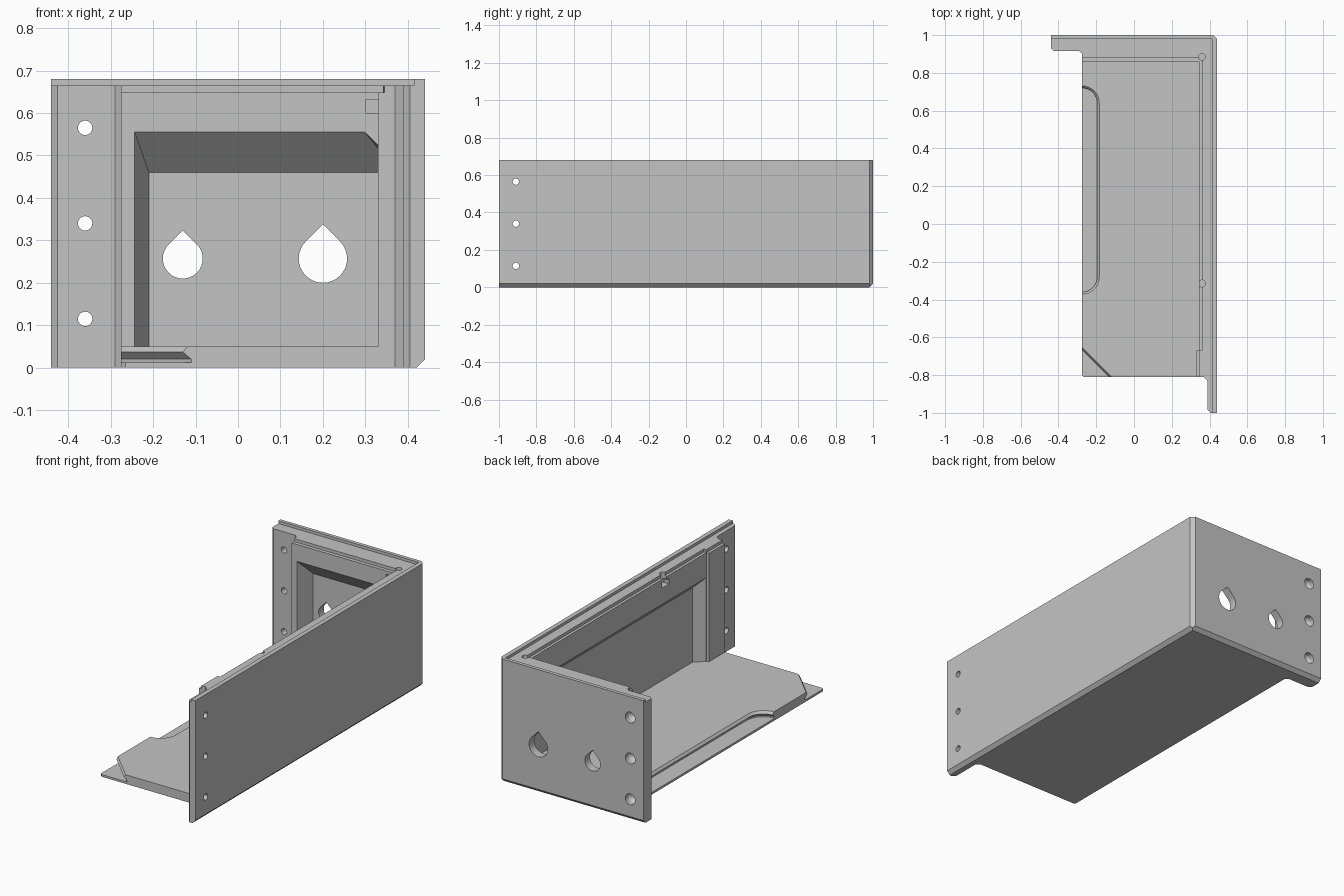
import bpy, bmesh, math

cube = bpy.data.objects.get("Cube")
if cube:
    bpy.data.objects.remove(cube, do_unlink=True)

grey = bpy.data.materials.new("plain_grey")
grey.use_nodes = True
grey.diffuse_color = (0.55, 0.55, 0.55, 1)
grey.node_tree.nodes["Principled BSDF"].inputs["Base Color"].default_value = grey.diffuse_color


def loft(name, loops):
    """Closed solid through matching loops of 3D points."""
    bm = bmesh.new()
    rings = [[bm.verts.new(p) for p in loop] for loop in loops]
    n = len(rings[0])
    bm.faces.new(rings[0][::-1])
    bm.faces.new(rings[-1])
    for a, b in zip(rings, rings[1:]):
        for i in range(n):
            j = (i + 1) % n
            bm.faces.new((a[i], a[j], b[j], b[i]))
    bmesh.ops.recalc_face_normals(bm, faces=bm.faces)
    mesh = bpy.data.meshes.new(name)
    bm.to_mesh(mesh)
    bm.free()
    obj = bpy.data.objects.new(name, mesh)
    bpy.context.collection.objects.link(obj)
    mesh.materials.append(grey)
    return obj


def place(pts, axis, t):
    """Put a 2D outline on the plane where the given axis equals t."""
    if axis == "x":
        return [(t, a, b) for a, b in pts]
    if axis == "y":
        return [(a, t, b) for a, b in pts]
    return [(a, b, t) for a, b in pts]


def prism(name, pts, axis, lo, hi):
    return loft(name, [place(pts, axis, lo), place(pts, axis, hi)])


def rect(a0, b0, a1, b1):
    return [(a0, b0), (a1, b0), (a1, b1), (a0, b1)]


def circle(a, b, r, n=24):
    return [(a + r * math.cos(math.tau * i / n), b + r * math.sin(math.tau * i / n)) for i in range(n)]


def teardrop(a, b, r, n=24):
    arc = [math.radians(135 + 270 * i / n) for i in range(n + 1)]
    return [(a + r * math.cos(t), b + r * math.sin(t)) for t in arc] + [(a, b + r * math.sqrt(2))]


# Main body: plan outline with both screw flanges
outline = [(-.44, .93), (-.425, .915), (-.29, .915), (-.275, .9), (-.275, -.8), (-.265, -.81),
           (.37, -.81), (.39, -.83), (.39, -.985), (.405, -1), (.44, -1), (.44, .98), (.42, 1), (-.44, 1)]
body = prism("corner_housing", outline, "z", 0, .68)


def cut(cutter):
    mod = body.modifiers.new("cut", "BOOLEAN")
    mod.operation = "DIFFERENCE"
    mod.solver = "EXACT"
    mod.object = cutter
    bpy.context.view_layer.objects.active = body
    bpy.ops.object.modifier_apply(modifier=mod.name)
    bpy.data.objects.remove(cutter, do_unlink=True)


def inner(wall_x, wall_y, step):
    """Open interior outline with a thicker front column."""
    return [(-.6, -.9), (wall_x - step, -.9), (wall_x - step, -.67), (wall_x, -.67), (wall_x, wall_y), (-.6, wall_y)]


# Interior space, then the stepped rim
cut(prism("interior", inner(.345, .86, .015), "z", .05, .8))
cut(prism("rim_step", rect(-.6, -1.1, .415, .98), "z", .665, .8))
cut(prism("inner_rim_step", inner(.36, .88, .015), "z", .648, .8))

# Tapered wall pockets
cut(loft("back_pocket", [
    place([(-.245, .05), (.395, .05), (.395, .46), (.295, .56), (-.245, .56)], "y", .855),
    place([(-.21, .05), (.395, .05), (.395, .44), (.375, .46), (-.21, .46)], "y", .955)]))
cut(loft("side_pocket", [
    place(rect(-.67, .05, .93, .515), "x", .34),
    place(rect(-.62, .05, .93, .46), "x", .395)]))

# Undercut layers shared by the floor recesses: height and edge shift
layers = [(.012, .0), (.02, .0), (.037, -.02), (.06, .0)]

# Diagonal recess at the free floor corner
cut(loft("corner_recess", [
    place([(-.4, -.95), (-.05 + .08 + s, -.95), (-.4, -.52 + s)], "z", z) for z, s in layers]))


def notch(s):
    r, x, lo, hi = .1 + s, -.275, -.38, .74
    arc = [math.pi / 2 * i / 8 for i in range(9)]
    low = [(x + r * math.sin(t), lo - s + r * (1 - math.cos(t))) for t in arc]
    high = [(x + r * math.cos(t), hi + s - r * (1 - math.sin(t))) for t in arc]
    return [(-.4, lo - s)] + low + high + [(-.4, hi + s)]


# Rounded recess along the free floor edge
cut(loft("edge_recess", [place(notch(s), "z", z) for z, s in layers]))

# Teardrop cable openings
for x, r in ((-.13, .047), (.2, .057)):
    cut(prism("cable_opening", teardrop(x, .257, r), "y", .9, 1.1))

# Screw holes in both flanges, countersunk at the back
for z in (.115, .34, .565):
    cut(prism("back_screw_hole", circle(-.36, z, .017), "y", .9, 1.1))
    cut(loft("countersink", [place(circle(-.36, z, r), "y", y) for r, y in ((.017, .955), (.03, .975), (.03, 1.1))]))
    cut(prism("side_screw_hole", circle(-.91, z, .017), "x", .3, .5))

# Pin holes in the rim with nut slots behind them
for y in (.885, -.315):
    cut(prism("pin_hole", circle(.36, y, .018, 16), "z", .6, .8))
cut(prism("back_nut_slot", rect(.3, .6, .39, .63), "y", .85, .92))
cut(prism("side_nut_slot", rect(-.345, .6, -.285, .63), "x", .33, .39))

# Chamfers under the outer walls
cut(prism("side_chamfer", [(.42, -.001), (.46, -.001), (.46, .04)], "y", -1.1, 1.1))
cut(prism("back_chamfer", [(.98, -.001), (1.02, -.001), (1.02, .04)], "x", -.6, .6))

body.select_set(True)
bpy.context.view_layer.objects.active = body
bpy.ops.object.shade_smooth_by_angle(angle=math.radians(25))
